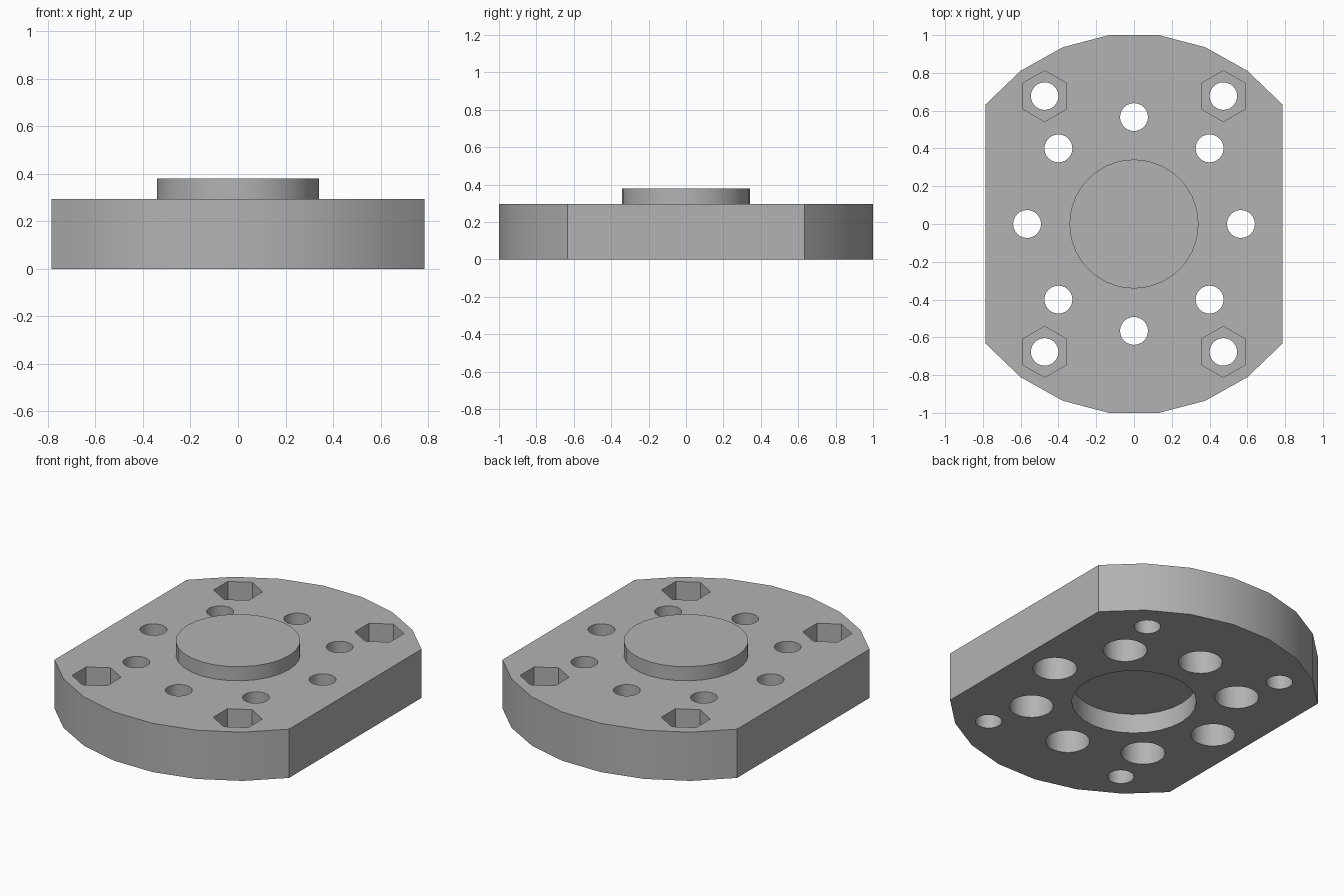
import bpy, bmesh
from math import sin, cos, pi, radians, atan2

cube = bpy.data.objects.get("Cube")
if cube:
    bpy.data.objects.remove(cube, do_unlink=True)

grey = bpy.data.materials.new("machined grey")
grey.use_nodes = True
colour = (0.45, 0.45, 0.45, 1)
grey.diffuse_color = colour
grey.node_tree.nodes["Principled BSDF"].inputs["Base Color"].default_value = colour

HEIGHT = 0.295


def circle(x, y, radius, sides, start=0.0):
    return [(x + radius * cos(start + 2 * pi * i / sides),
             y + radius * sin(start + 2 * pi * i / sides)) for i in range(sides)]


def prism(name, outline, bottom, top):
    """Extrude a flat outline between two heights."""
    bm = bmesh.new()
    face = bm.faces.new([bm.verts.new((x, y, bottom)) for x, y in outline])
    ext = bmesh.ops.extrude_face_region(bm, geom=[face])
    for v in ext["geom"]:
        if isinstance(v, bmesh.types.BMVert):
            v.co.z = top
    bmesh.ops.recalc_face_normals(bm, faces=bm.faces)
    mesh = bpy.data.meshes.new(name)
    bm.to_mesh(mesh)
    bm.free()
    obj = bpy.data.objects.new(name, mesh)
    bpy.context.collection.objects.link(obj)
    mesh.materials.append(grey)
    return obj


def combine(target, tool, operation):
    """Apply a boolean and discard the tool object."""
    mod = target.modifiers.new(operation, "BOOLEAN")
    mod.operation, mod.object, mod.solver = operation, tool, "EXACT"
    bpy.context.view_layer.objects.active = target
    bpy.ops.object.modifier_apply(modifier=mod.name)
    bpy.data.objects.remove(tool, do_unlink=True)


# Plate: two faceted arcs joined by straight flanks
edge = atan2(0.635, 0.787)
arc = [edge + (pi - 2 * edge) * i / 7 for i in range(8)]
outline = [(1.009 * cos(a), 1.009 * sin(a)) for a in arc]
outline += [(-x, -y) for x, y in outline]
flange = prism("flange_plate", outline, 0, HEIGHT)

# Raised boss above and matching socket below
combine(flange, prism("boss", circle(0, 0, 0.342, 28), 0.2, 0.38), "UNION")
combine(flange, prism("socket", circle(0, 0, 0.342, 28), -0.1, 0.118), "DIFFERENCE")

# Ring of eight bolt holes, counterbored from below
for i in range(8):
    x, y = 0.566 * cos(i * pi / 4), 0.566 * sin(i * pi / 4)
    combine(flange, prism("bolt_hole", circle(x, y, 0.074, 24), -0.1, 0.4), "DIFFERENCE")
    combine(flange, prism("counterbore", circle(x, y, 0.121, 24), -0.1, 0.18), "DIFFERENCE")

# Corner holes with hexagonal nut pockets on top
for x in (-0.473, 0.473):
    for y in (-0.677, 0.677):
        combine(flange, prism("corner_hole", circle(x, y, 0.073, 24), -0.1, 0.4), "DIFFERENCE")
        combine(flange, prism("nut_pocket", circle(x, y, 0.135, 6, pi / 2), 0.15, 0.4), "DIFFERENCE")

bpy.ops.object.select_all(action="DESELECT")
flange.select_set(True)
bpy.context.view_layer.objects.active = flange
bpy.ops.object.shade_smooth_by_angle(angle=radians(30))
